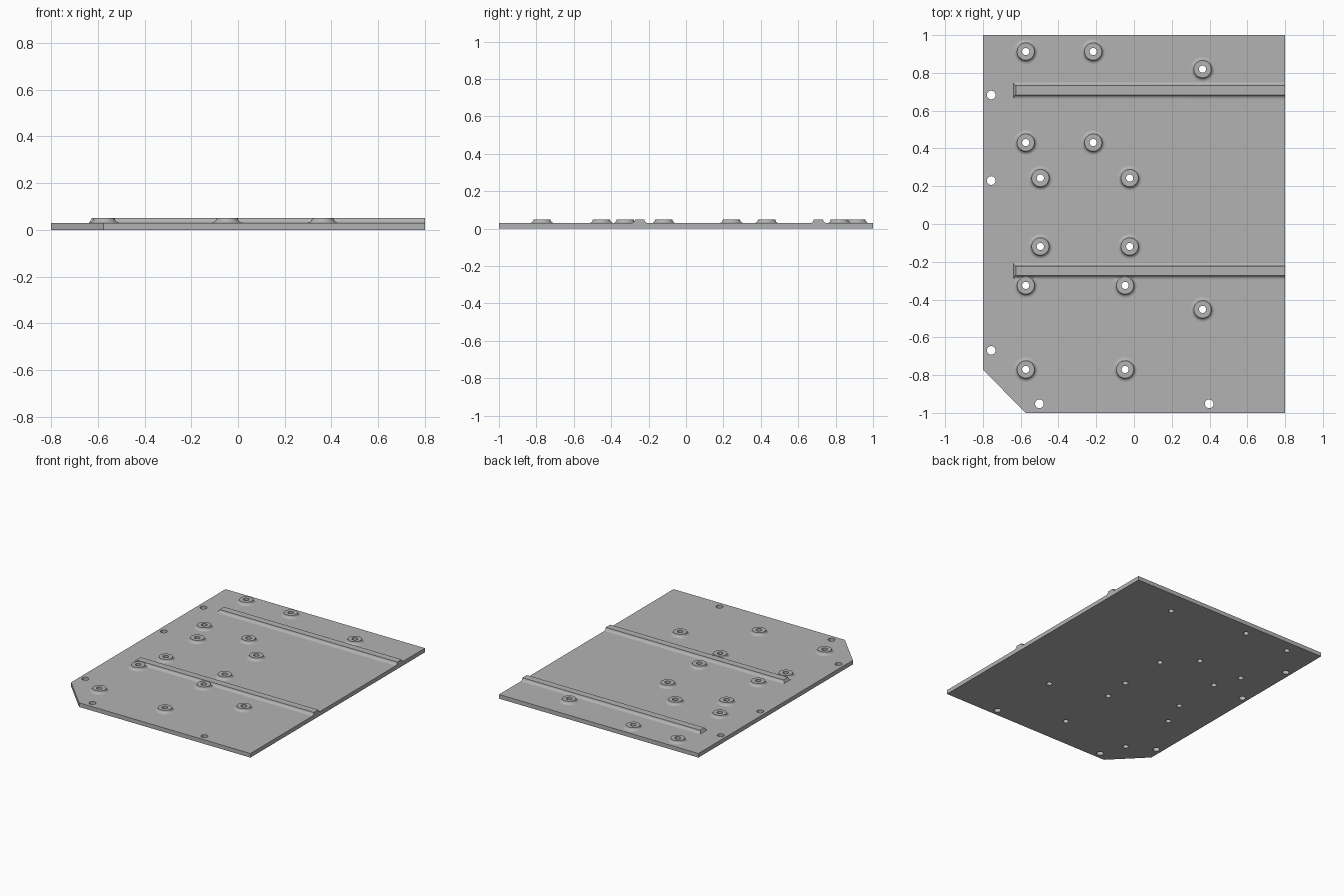
import bpy, bmesh, math
from mathutils import Vector

if "Cube" in bpy.data.objects:
    bpy.data.objects.remove(bpy.data.objects["Cube"])

PLATE, TOP = 0.03, 0.05            # plate top and boss/rib top heights
FILLET = TOP - PLATE
SIDES = 32

grey = bpy.data.materials.new("grey")
grey.diffuse_color = (0.45, 0.45, 0.45, 1)
grey.use_nodes = True
grey.node_tree.nodes["Principled BSDF"].inputs["Base Color"].default_value = grey.diffuse_color

BOSSES = [(-0.573, 0.913), (-0.216, 0.913), (0.363, 0.82), (-0.573, 0.431),
          (-0.216, 0.431), (-0.496, 0.243), (-0.023, 0.243), (-0.496, -0.119),
          (-0.023, -0.119), (-0.573, -0.325), (-0.047, -0.325),
          (0.363, -0.452), (-0.573, -0.77), (-0.047, -0.77)]
HOLES = [(-0.756, 0.683), (-0.756, 0.23), (-0.756, -0.669),
         (-0.501, -0.952), (0.398, -0.952)]
BOSS_HOLE, PLAIN_HOLE = 0.019, 0.023


def finish(name, bm, recalc=True):
    if recalc:
        bmesh.ops.recalc_face_normals(bm, faces=bm.faces)
    mesh = bpy.data.meshes.new(name)
    bm.to_mesh(mesh)
    bm.free()
    mesh.materials.append(grey)
    ob = bpy.data.objects.new(name, mesh)
    bpy.context.collection.objects.link(ob)
    bpy.ops.object.select_all(action='DESELECT')
    ob.select_set(True)
    bpy.context.view_layer.objects.active = ob
    bpy.ops.object.shade_smooth_by_angle(angle=math.radians(35))
    return ob


def circle(cx, cy, r):
    return [(cx + r * math.cos(2 * math.pi * i / SIDES),
             cy + r * math.sin(2 * math.pi * i / SIDES)) for i in range(SIDES)]


def fillet(edge, steps=6):
    """Concave quarter round from the plate up to the top edge: (offset, z)."""
    pts = []
    for i in range(steps + 1):
        a = math.pi / 2 * i / steps
        pts.append((edge + FILLET * (1 - math.sin(a)), TOP - FILLET * math.cos(a)))
    return pts


# Base plate: outline with one cut corner and all through holes
bm = bmesh.new()
outline = [(-0.575, -1), (0.8, -1), (0.8, 1), (-0.8, 1), (-0.8, -0.77)]
loops = [outline] + [circle(x, y, BOSS_HOLE) for x, y in BOSSES]
loops += [circle(x, y, PLAIN_HOLE) for x, y in HOLES]
edges = []
for loop in loops:
    vs = [bm.verts.new((x, y, 0)) for x, y in loop]
    edges += [bm.edges.new((vs[i - 1], vs[i])) for i in range(len(vs))]
bmesh.ops.triangle_fill(bm, edges=edges, use_beauty=True, use_dissolve=False,
                        normal=Vector((0, 0, 1)))
ext = bmesh.ops.extrude_face_region(bm, geom=bm.faces[:], use_keep_orig=True)
bmesh.ops.translate(bm, vec=(0, 0, PLATE),
                    verts=[g for g in ext["geom"] if isinstance(g, bmesh.types.BMVert)])
finish("base_plate", bm)

# Screw bosses: filleted rings around the smaller holes
profile = fillet(0.046) + [(BOSS_HOLE, TOP), (BOSS_HOLE, PLATE)]
for n, (cx, cy) in enumerate(BOSSES):
    bm = bmesh.new()
    rings = [[bm.verts.new((x, y, z)) for x, y in circle(cx, cy, r)] for r, z in profile]
    for a, b in zip(rings, rings[1:]):
        for i in range(SIDES):
            bm.faces.new((a[i - 1], a[i], b[i], b[i - 1]))
    finish(f"screw_boss_{n + 1}", bm, recalc=False)

# Stiffening ribs: filleted section run to the right edge of the plate
side = fillet(0.025)
section = side + [(-y, z) for y, z in reversed(side)]
for n, cy in enumerate((0.708, -0.248)):
    bm = bmesh.new()
    left = [bm.verts.new((-0.637 + 0.011 * (z - PLATE) / FILLET, cy + y, z))
            for y, z in section]
    right = [bm.verts.new((0.8, cy + y, z)) for y, z in section]
    for i in range(len(section) - 1):
        bm.faces.new((left[i], right[i], right[i + 1], left[i + 1]))
    bm.faces.new(left)
    bm.faces.new(right)
    bm.faces.new((left[0], left[-1], right[-1], right[0]))
    finish(f"stiffening_rib_{n + 1}", bm)
